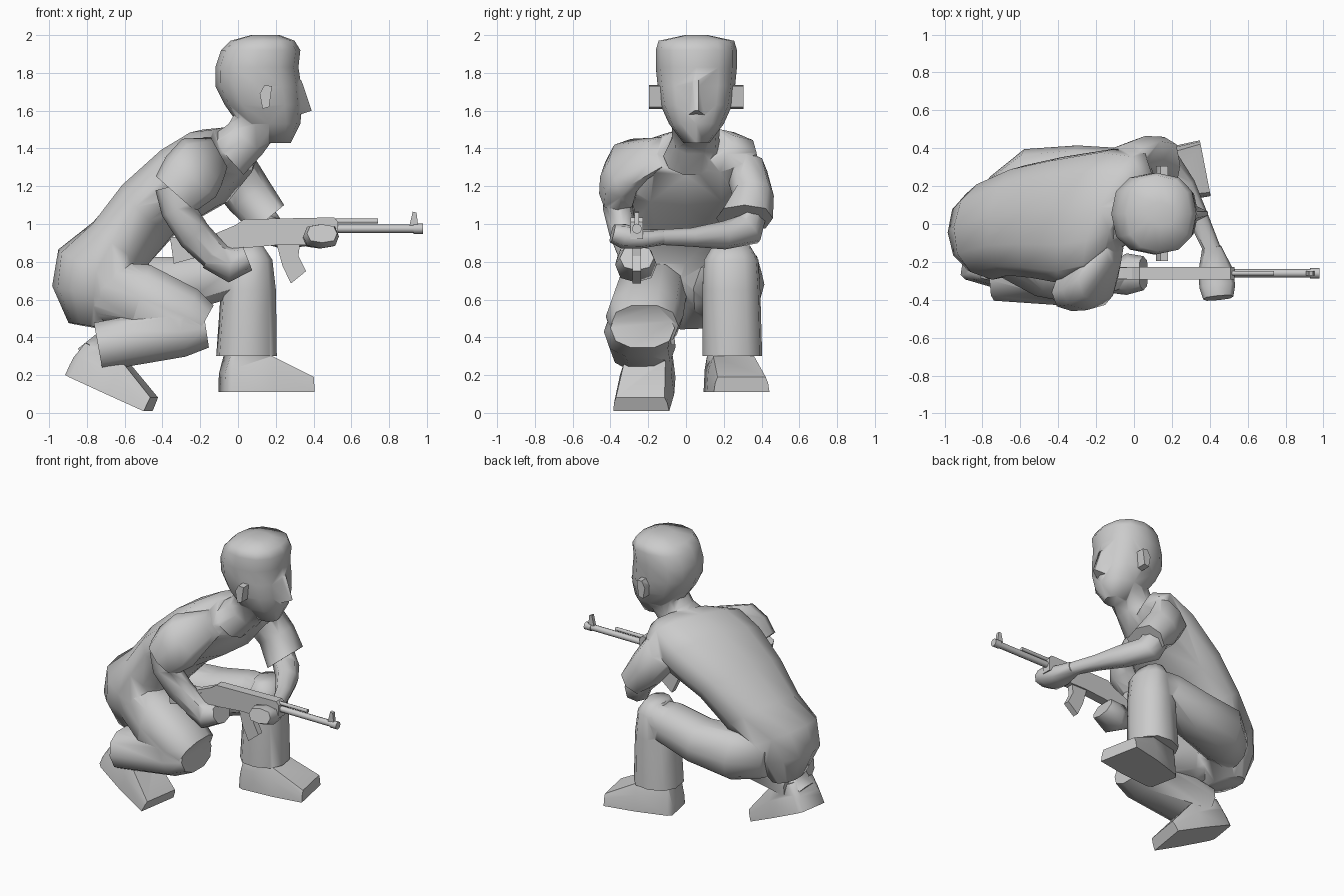
import bpy, bmesh, math
from mathutils import Vector, Matrix

if "Cube" in bpy.data.objects:
    bpy.data.objects.remove(bpy.data.objects["Cube"])


def finish(name, bm, angle):
    bmesh.ops.recalc_face_normals(bm, faces=bm.faces)
    me = bpy.data.meshes.new(name)
    bm.to_mesh(me)
    bm.free()
    me.shade_smooth()
    me.set_sharp_from_angle(angle=math.radians(angle))
    ob = bpy.data.objects.new(name, me)
    bpy.context.collection.objects.link(ob)
    return ob


def skin(name, rings, angle=42):
    """Bridge a list of point rings and cap both ends."""
    bm = bmesh.new()
    vs = [[bm.verts.new(p) for p in r] for r in rings]
    n = len(vs[0])
    for a, b in zip(vs, vs[1:]):
        for i in range(n):
            j = (i + 1) % n
            bm.faces.new((a[i], a[j], b[j], b[i]))
    bm.faces.new(vs[0])
    bm.faces.new(vs[-1])
    return finish(name, bm, angle)


def tube(name, secs, sides=10, side=(0, 1, 0), twist=None, axis=None, power=0.85):
    """Sections are (x, y, z, half width along side, half depth)."""
    pts = [Vector(s[:3]) for s in secs]
    rings = []
    for k, s in enumerate(secs):
        t = Vector(axis) if axis else pts[min(k + 1, len(pts) - 1)] - pts[max(k - 1, 0)]
        u = Vector(side)
        if twist:
            u = u.lerp(Vector(twist), k / (len(secs) - 1))
        u.normalize()
        v = u.cross(t).normalized()
        ring = []
        for i in range(sides):
            a = 2 * math.pi * i / sides
            c, d = math.cos(a), math.sin(a)
            c = math.copysign(abs(c) ** power, c)
            d = math.copysign(abs(d) ** power, d)
            ring.append(pts[k] + u * c * s[3] + v * d * s[4])
        rings.append(ring)
    return skin(name, rings, 62)


def prism(name, outline, y, half):
    """Extrude an x-z outline across y."""
    return skin(name, [[(x, y + s * half, z) for x, z in outline] for s in (-1, 1)], 30)


def shoe(name, loc, yaw, pitch):
    secs = [(0, .10, .08, .10), (.03, .12, .10, .20), (.25, .145, .11, .19), (.47, .15, .13, .08)]
    ob = skin(name, [[(x, -b, 0), (x, b, 0), (x, b * .95, h * .6), (x, t, h), (x, -t, h),
                      (x, -b * .95, h * .6)] for x, b, t, h in secs], 50)
    ob.data.transform(Matrix.Translation(loc) @ Matrix.Rotation(math.radians(yaw), 4, 'Z')
                      @ Matrix.Rotation(math.radians(pitch), 4, 'Y'))
    return ob


def fuse(name, base, parts):
    """Weld overlapping parts into one closed skin."""
    for p in parts:
        m = base.modifiers.new(p.name, 'BOOLEAN')
        m.operation, m.solver, m.object = 'UNION', 'EXACT', p
    dg = bpy.context.evaluated_depsgraph_get()
    me = bpy.data.meshes.new_from_object(base.evaluated_get(dg))
    base.modifiers.clear()
    base.data = me
    base.name = name
    for p in parts:
        bpy.data.objects.remove(p)
    me.shade_smooth()
    me.set_sharp_from_angle(angle=math.radians(62))


# Head: level rings given as z, back x, front x, half width
rows = [(1.43, .13, .28, .07), (1.53, .0, .33, .145), (1.63, -.07, .34, .19),
        (1.73, -.12, .335, .205), (1.83, -.12, .32, .215), (1.92, -.09, .33, .215),
        (1.97, -.04, .30, .20), (2.0, .07, .22, .06)]
head = tube("head", [((a + b) / 2, .055, z, w, (b - a) / 2) for z, a, b, w in rows],
            sides=12, axis=(0, 0, 1))
nose = skin("nose", [[(.30, .0, 1.57), (.30, .11, 1.57), (.31, .085, 1.77), (.31, .025, 1.77)],
                     [(.39, .045, 1.60), (.39, .065, 1.60), (.336, .065, 1.76), (.336, .045, 1.76)]])
ears = [skin(name, [[(x, .055 + s * y, z) for x, z in
                     ((.13, 1.61), (.165, 1.62), (.18, 1.73), (.14, 1.735), (.115, 1.69))]
                    for y in (.17, .25)])
        for name, s in (("right_ear", -1), ("left_ear", 1))]
neck = tube("neck", [(-.06, .05, 1.36, .17, .14), (.04, .05, 1.45, .125, .125),
                     (.12, .055, 1.57, .13, .13)])

# Torso, twisted so the left shoulder leads
torso = tube("torso", [(-.80, -.03, .46, .15, .10), (-.77, -.04, .62, .23, .22),
                       (-.73, -.03, .75, .265, .25), (-.62, .02, .90, .295, .185),
                       (-.46, .035, 1.09, .33, .185), (-.23, .04, 1.255, .38, .205),
                       (-.09, .045, 1.38, .36, .16), (-.02, .05, 1.42, .24, .11)],
             sides=12, side=(-.12, 1, 0), twist=(.55, 1, 0), power=.92)

# Left leg, foot planted
l_thigh = tube("left_thigh", [(-.76, .12, .62, .13, .13), (-.58, .21, .65, .185, .18),
                              (-.30, .25, .68, .165, .155), (-.05, .25, .745, .15, .14),
                              (.12, .25, .80, .11, .07)])
l_shin = tube("left_shin", [(.06, .24, .885, .10, .07), (.065, .24, .81, .145, .115),
                            (.055, .24, .65, .155, .145), (.045, .245, .30, .16, .16)],
              side=(-.15, 1, 0), axis=(0, 0, 1))
l_shoe = shoe("left_shoe", (-.085, .205, .11), 11, 0)

# Right leg, folded under with heel raised
r_thigh = tube("right_thigh", [(-.76, -.10, .66, .15, .15), (-.52, -.19, .61, .19, .19),
                               (-.28, -.22, .51, .205, .165), (-.19, -.22, .46, .18, .13)])
r_shin = tube("right_shin", [(-.17, -.23, .45, .17, .11), (-.30, -.25, .43, .185, .14),
                             (-.74, -.23, .35, .175, .135)])
r_ankle = tube("right_ankle", [(-.80, -.19, .28, .10, .08), (-.70, -.21, .36, .10, .08)])
r_shoe = shoe("right_shoe", (-.90, -.17, .20), -9, 24)

# Right arm
r_sleeve = tube("right_sleeve", [(-.10, -.13, 1.38, .09, .09), (-.19, -.29, 1.33, .12, .16),
                                 (-.25, -.345, 1.25, .11, .17), (-.33, -.36, 1.16, .10, .14)], sides=8)
r_arm = tube("right_forearm", [(-.35, -.36, 1.20, .07, .09), (-.32, -.36, 1.08, .08, .09),
                               (-.23, -.33, .94, .075, .09), (-.10, -.29, .81, .06, .08)], sides=8)
r_hand = tube("right_hand", [(-.15, -.29, .84, .07, .08), (-.04, -.265, .785, .11, .095),
                             (.05, -.26, .82, .09, .07)], sides=8)

# Left arm reaching across to the fore-end
l_sleeve = tube("left_sleeve", [(-.12, .18, 1.36, .10, .10), (-.03, .32, 1.28, .11, .14),
                                (.06, .355, 1.15, .11, .13), (.16, .31, 1.03, .15, .11)], sides=8)
l_arm = tube("left_forearm", [(.08, .36, 1.10, .08, .08), (.15, .33, .97, .09, .09),
                              (.25, .2, .94, .075, .075), (.34, .03, .93, .055, .05),
                              (.42, -.15, .93, .045, .04)], sides=8, side=(1, .45, 0))
l_hand = tube("left_hand", [(.41, -.12, .93, .05, .04), (.43, -.24, .92, .09, .05),
                            (.44, -.33, .935, .095, .065), (.445, -.39, .95, .08, .05)],
              sides=8, side=(1, .1, 0), power=.7)

fuse("figure", torso, [neck, head, nose, *ears, l_thigh, l_shin, l_shoe, r_thigh, r_shin, r_ankle,
                       r_shoe, r_sleeve, r_arm, r_hand, l_sleeve, l_arm, l_hand])

# Rifle
gy = -.26
prism("rifle_stock", [(-.36, .93), (-.34, .79), (-.08, .86), (0, .89), (0, 1.0), (-.13, .945)], gy, .03)
prism("rifle_receiver", [(-.10, .86), (.22, .89), (.36, .89), (.36, .91), (.53, .92), (.53, 1.01),
                         (.51, 1.035), (.03, 1.025), (-.10, .93)], gy, .033)
prism("rifle_magazine", [(.20, .91), (.33, .91), (.32, .83), (.36, .75), (.28, .685), (.235, .78)], gy, .022)
prism("front_sight", [(.905, .98), (.955, .98), (.945, 1.06), (.925, 1.065)], gy, .012)
for name, z, x0, x1, r in (("rifle_barrel", .975, .50, .98, .022), ("gas_tube", 1.015, .50, .74, .013),
                           ("muzzle", .975, .93, .98, .027)):
    tube(name, [(x0, gy, z, r, r), (x1, gy, z, r, r)], sides=8, power=1)
